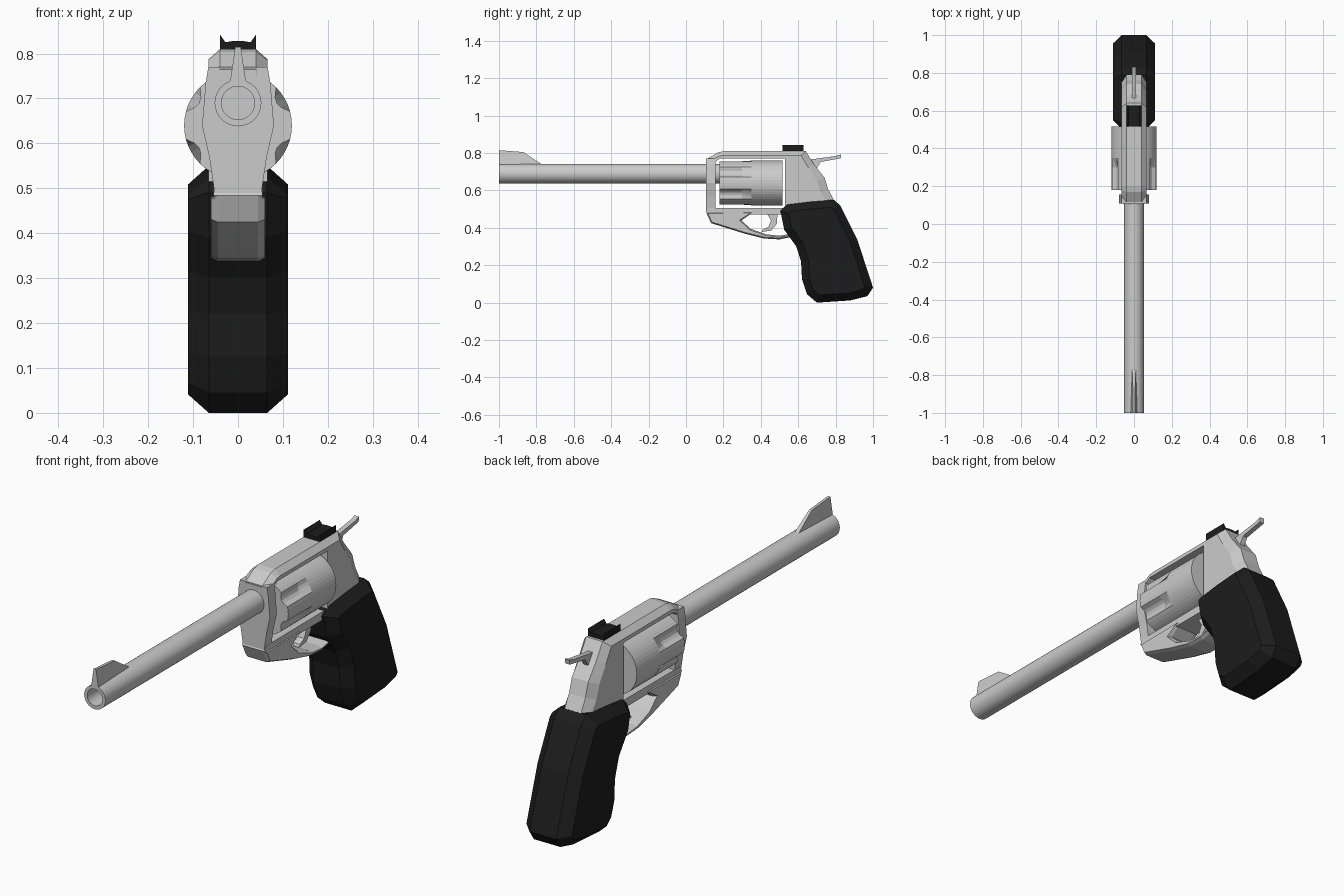
import bpy, math
from mathutils import Vector

if "Cube" in bpy.data.objects:
    bpy.data.objects.remove(bpy.data.objects["Cube"])


def make(name, verts, faces, mat=None, smooth=False):
    me = bpy.data.meshes.new(name)
    me.from_pydata([tuple(v) for v in verts], [], faces)
    ob = bpy.data.objects.new(name, me)
    bpy.context.collection.objects.link(ob)
    bpy.ops.object.select_all(action='DESELECT')
    ob.select_set(True)
    bpy.context.view_layer.objects.active = ob
    bpy.ops.object.mode_set(mode='EDIT')
    bpy.ops.mesh.select_all(action='SELECT')
    bpy.ops.mesh.normals_make_consistent(inside=False)
    bpy.ops.object.mode_set(mode='OBJECT')
    if mat:
        me.materials.append(mat)
    if smooth:
        bpy.ops.object.shade_smooth_by_angle(angle=math.radians(35))
    return ob


def bridge(loops, n, closed=False):
    """Quads between successive rings of n points, with end caps."""
    k = len(loops)
    faces = [(a * n + i, a * n + (i + 1) % n, (a + 1) % k * n + (i + 1) % n, (a + 1) % k * n + i)
             for a in range(k if closed else k - 1) for i in range(n)]
    if not closed:
        faces += [tuple(range(n)), tuple(range((k - 1) * n, k * n))]
    return [v for l in loops for v in l], faces


def inset(pts, d):
    """Move every side of a profile inwards by d."""
    p = [Vector(q) for q in pts]
    n = len(p)
    area = sum(p[i].x * p[(i + 1) % n].y - p[(i + 1) % n].x * p[i].y for i in range(n))
    s = 1 if area > 0 else -1
    out = []
    for i in range(n):
        a, b = (p[i] - p[i - 1]).normalized(), (p[(i + 1) % n] - p[i]).normalized()
        na, nb = Vector((-a.y, a.x)) * s, Vector((-b.y, b.x)) * s
        m = (na + nb).normalized()
        out.append(p[i] + m * d / max(m.dot(na), 0.5))
    return out


def side_part(name, outer, w_mid, inner=None, w_out=None, mat=None):
    """Side (y, z) profile, mirrored in x, with chamfered flanks."""
    rows = [(outer, -w_mid), (outer, w_mid)]
    if inner:
        rows = [(inner, -w_out)] + rows + [(inner, w_out)]
    loops = [[(x, y, z) for y, z in prof] for prof, x in rows]
    return make(name, *bridge(loops, len(outer)), mat)


def front_part(name, half, y0, y1, mat=None):
    """Right half of a front (x, z) profile, mirrored and run along y."""
    prof = half + [(-x, z) for x, z in reversed(half)]
    return make(name, *bridge([[(x, y, z) for x, z in prof] for y in (y0, y1)], len(prof)), mat)


def ring(y, zc, n, radius):
    return [(radius(t) * math.cos(t), y, zc + radius(t) * math.sin(t))
            for t in (2 * math.pi * i / n for i in range(n))]


black = bpy.data.materials.new("black")
black.diffuse_color = (0.012, 0.012, 0.012, 1)
black.use_nodes = True
black.node_tree.nodes["Principled BSDF"].inputs["Base Color"].default_value = black.diffuse_color

# Barrel with bore
loops = [ring(y, 0.69, 32, lambda t, r=r: r)
         for y, r in ((0.18, 0.052), (-1, 0.052), (-1, 0.037), (-0.85, 0.037))]
make("barrel", *bridge(loops, 32), smooth=True)

# Front sight blade, tapering upwards
blade = [(-1, 0.735, 0.018), (-1, 0.815, 0.006), (-0.87, 0.805, 0.006), (-0.765, 0.735, 0.01)]
make("front_sight", *bridge([[(s * w, y, z) for y, z, w in blade] for s in (-1, 1)], 4))

# Fluted cylinder
plain = lambda t: 0.12
fluted = lambda t: 0.12 - 0.02 * max(0, -math.cos(6 * t)) ** 0.7
loops = [ring(y, 0.64, 48, f) for y, f in
         ((0.18, fluted), (0.30, fluted), (0.35, plain), (0.515, plain))]
make("cylinder", *bridge(loops, 48))

# Frame: top strap, front post, lower rail, rear block
side_part("top_strap",
          [(0.107, 0.75), (0.107, 0.765), (0.17, 0.803), (0.20, 0.81), (0.56, 0.81), (0.56, 0.77), (0.18, 0.77), (0.155, 0.75)],
          0.04,
          [(0.125, 0.75), (0.125, 0.757), (0.18, 0.784), (0.20, 0.787), (0.56, 0.787), (0.56, 0.77), (0.18, 0.77), (0.155, 0.75)],
          0.066)
front_part("front_post", [(0.052, 0.49), (0.064, 0.57), (0.08, 0.64), (0.072, 0.735), (0.066, 0.77)],
           0.108, 0.157)
side_part("lower_rail", [(0.12, 0.505), (0.107, 0.484), (0.12, 0.47), (0.6, 0.47), (0.6, 0.507)], 0.055)
side_part("rear_block",
          [(0.53, 0.45), (0.53, 0.81), (0.64, 0.81), (0.684, 0.74), (0.74, 0.67), (0.76, 0.607), (0.80, 0.53), (0.78, 0.44)],
          0.04,
          [(0.53, 0.45), (0.53, 0.787), (0.615, 0.787), (0.655, 0.72), (0.70, 0.65), (0.72, 0.59), (0.76, 0.53), (0.75, 0.44)],
          0.066)

# Trigger guard (open loop hanging under the rail)
guard = [(0.107, 0.484), (0.134, 0.425), (0.31, 0.37), (0.417, 0.343), (0.50, 0.338), (0.58, 0.355),
         (0.58, 0.372), (0.50, 0.358), (0.43, 0.365), (0.345, 0.395), (0.297, 0.44), (0.36, 0.484)]
side_part("trigger_guard", guard, 0.045, inset(guard, 0.007), 0.06)

# Trigger
side_part("trigger", [(0.43, 0.48), (0.49, 0.48), (0.485, 0.42), (0.455, 0.385), (0.405, 0.378),
                      (0.41, 0.39), (0.44, 0.405), (0.455, 0.44)], 0.016)

# Hammer
side_part("hammer", [(0.64, 0.70), (0.66, 0.765), (0.70, 0.77), (0.80, 0.784), (0.83, 0.793),
                     (0.827, 0.772), (0.72, 0.752), (0.70, 0.72), (0.70, 0.69)], 0.011)

# Rear sight with notch
front_part("rear_sight", [(0.04, 0.805), (0.04, 0.842), (0.028, 0.825), (0.01, 0.828)], 0.515, 0.628, black)

# Grip with broad chamfers
grip = [(0.54, 0.525), (0.66, 0.54), (0.79, 0.55), (0.825, 0.52), (0.915, 0.34), (1.0, 0.08), (0.97, 0.035),
        (0.88, 0.012), (0.70, 0.0), (0.647, 0.045), (0.62, 0.125), (0.615, 0.22), (0.59, 0.30),
        (0.525, 0.39), (0.505, 0.49)]
side_part("grip", grip, 0.065, inset(grip, 0.04), 0.111, black)
